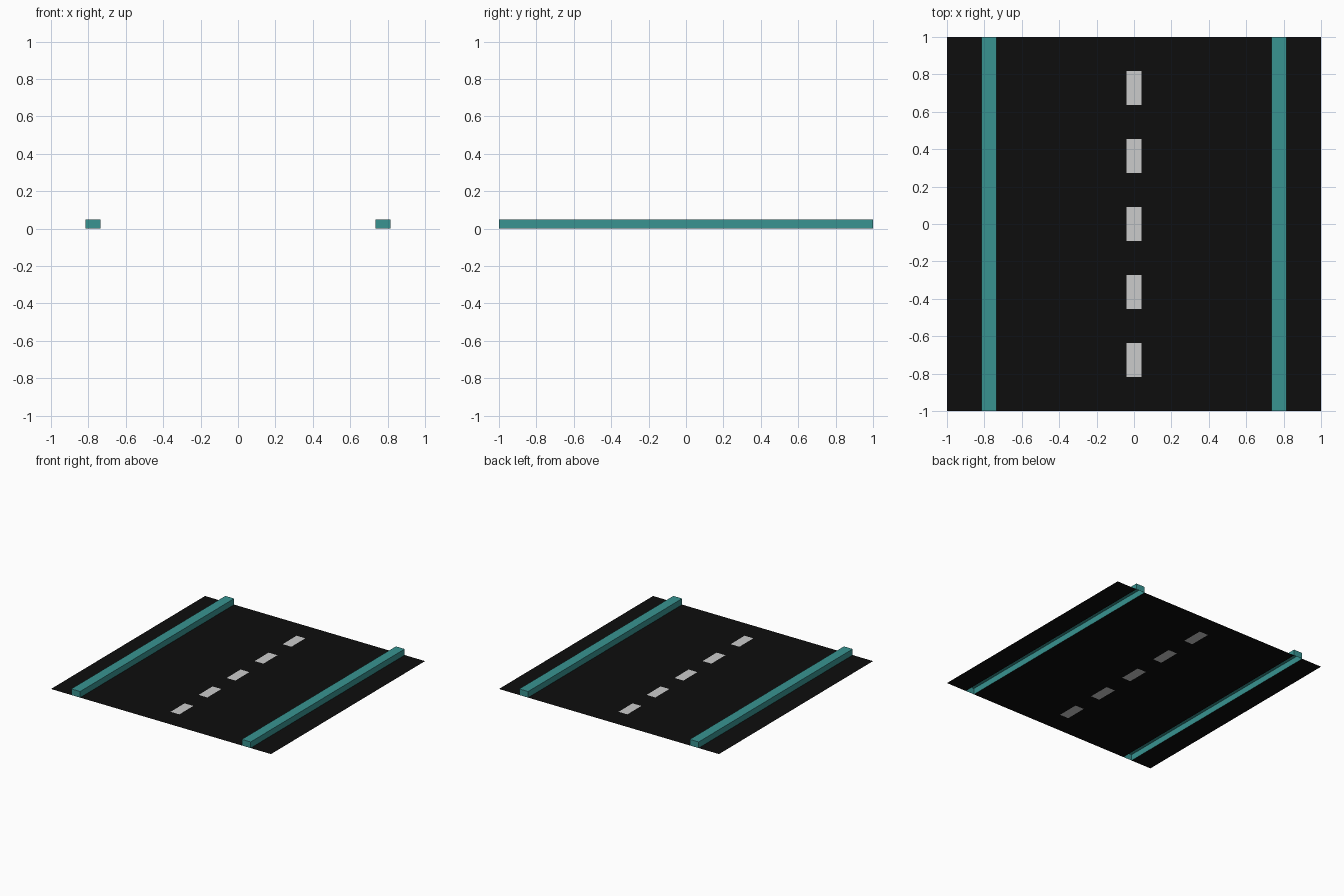
import bpy, bmesh

if "Cube" in bpy.data.objects:
    bpy.data.objects.remove(bpy.data.objects["Cube"])

CURB_IN, CURB_OUT, CURB_H = 0.735, 0.815, 0.05
DASH_W, STEP = 0.04, 2 / 11


def material(name, rgb):
    mat = bpy.data.materials.new(name)
    mat.diffuse_color = (*rgb, 1)
    mat.use_nodes = True
    mat.node_tree.nodes["Principled BSDF"].inputs["Base Color"].default_value = mat.diffuse_color
    return mat


def make_object(name, bm, mat=None):
    bmesh.ops.remove_doubles(bm, verts=bm.verts, dist=1e-5)
    mesh = bpy.data.meshes.new(name)
    bm.to_mesh(mesh)
    bm.free()
    if mat:
        mesh.materials.append(mat)
    obj = bpy.data.objects.new(name, mesh)
    bpy.context.collection.objects.link(obj)
    return obj


def add_rect(bm, x0, x1, y0, y1):
    corners = [(x0, y0), (x1, y0), (x1, y1), (x0, y1)]
    bm.faces.new([bm.verts.new((x, y, 0)) for x, y in corners])


asphalt = material("asphalt", (0.004, 0.004, 0.004))
teal = material("curb_teal", (0.04, 0.295, 0.285))

# Centre lane: eleven equal cells alternating asphalt and dash
# Road surface leaves openings for the dashes and the hollow curbs
road, dashes = bmesh.new(), bmesh.new()
levels = [-1 + i * STEP for i in range(12)]
for i in range(11):
    target = dashes if i % 2 else road
    add_rect(target, -DASH_W, DASH_W, levels[i], levels[i + 1])
    for x0, x1 in ((-1, -CURB_OUT), (-CURB_IN, -DASH_W),
                   (DASH_W, CURB_IN), (CURB_OUT, 1)):
        add_rect(road, x0, x1, levels[i], levels[i + 1])
make_object("road_surface", road, asphalt)
make_object("lane_dashes", dashes)

# Curbs: long boxes with open undersides
for side, name in ((-1, "left_curb"), (1, "right_curb")):
    bm = bmesh.new()
    bmesh.ops.create_cube(bm, size=1)
    bmesh.ops.scale(bm, verts=bm.verts, vec=(CURB_OUT - CURB_IN, 2, CURB_H))
    bmesh.ops.translate(bm, verts=bm.verts,
                        vec=(side * (CURB_IN + CURB_OUT) / 2, 0, CURB_H / 2))
    bottom = [f for f in bm.faces if f.normal.z < -0.5]
    bmesh.ops.delete(bm, geom=bottom, context='FACES')
    make_object(name, bm, teal)
